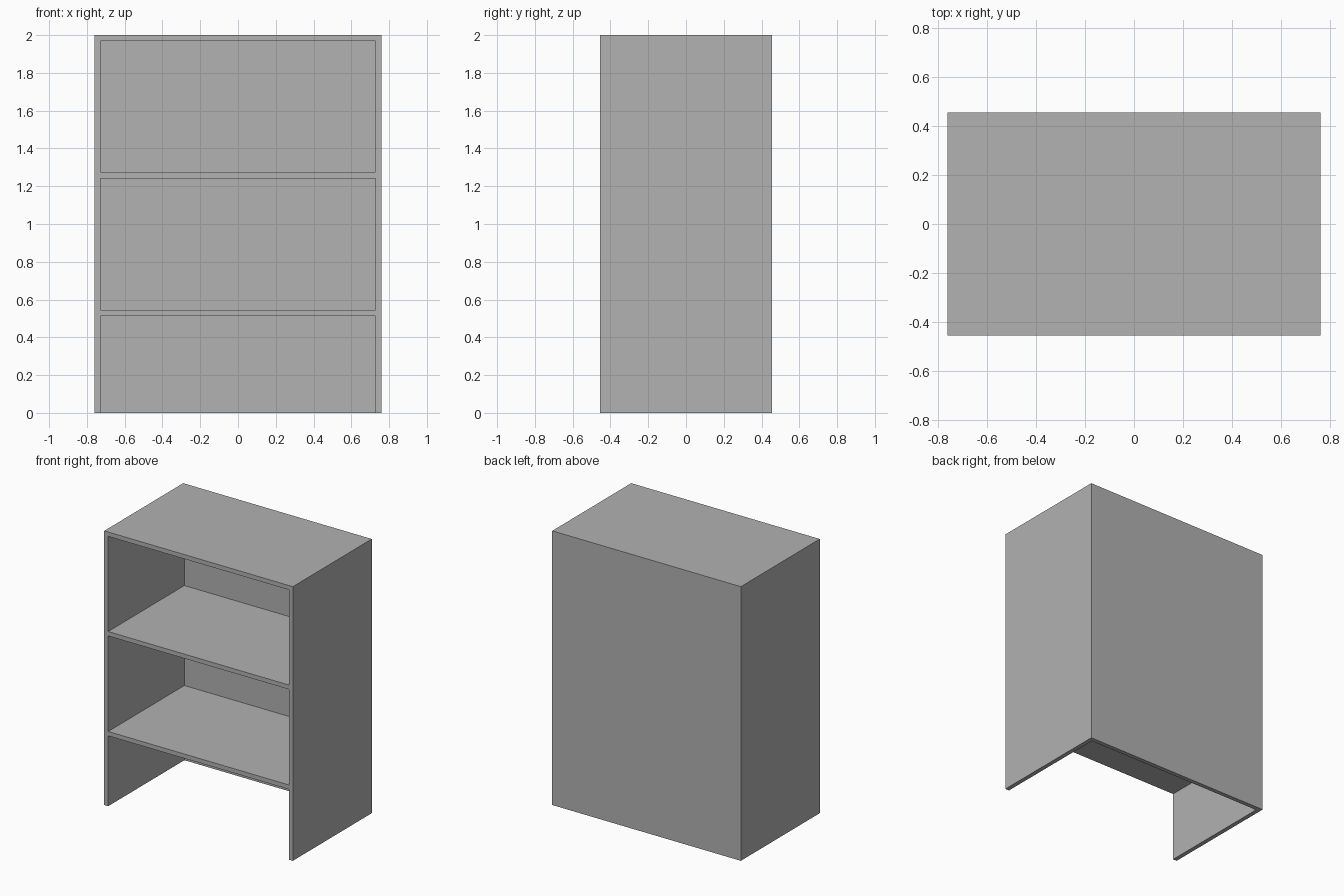
import bpy
import bmesh
from mathutils import Vector

cube = bpy.data.objects.get("Cube")
if cube:
    bpy.data.objects.remove(cube, do_unlink=True)

W, D, H, T = 1.522, 0.91, 2.0, 0.032  # width, depth, height, board thickness

# Single plain grey finish
grey = bpy.data.materials.new("plain grey")
colour = (0.445, 0.445, 0.445, 1.0)
grey.use_nodes = True
grey.diffuse_color = colour
grey.node_tree.nodes["Principled BSDF"].inputs["Base Color"].default_value = colour


def board(name, low, high):
    """Flat-faced board spanning two opposite corners."""
    low, high = Vector(low), Vector(high)
    bm = bmesh.new()
    bmesh.ops.create_cube(bm, size=1.0)
    bmesh.ops.scale(bm, vec=high - low, verts=bm.verts)
    mesh = bpy.data.meshes.new(name)
    bm.to_mesh(mesh)
    bm.free()
    mesh.materials.append(grey)
    obj = bpy.data.objects.new(name, mesh)
    obj.location = (low + high) / 2
    bpy.context.collection.objects.link(obj)


x, y = W / 2, D / 2
inner_x, inner_y = x - T, y - T

# Full-height sides
board("left_side", (inner_x, -y, 0), (x, y, H))
board("right_side", (-x, -y, 0), (-inner_x, y, H))

# Back panel down to the floor, between the sides
board("back_panel", (-inner_x, inner_y, 0), (inner_x, y, H))

# Top and two shelves, flush with the front edges; the base is open
for name, top in (("top_panel", H), ("upper_shelf", 1.274), ("lower_shelf", 0.545)):
    board(name, (-inner_x, -y, top - T), (inner_x, inner_y, top))
